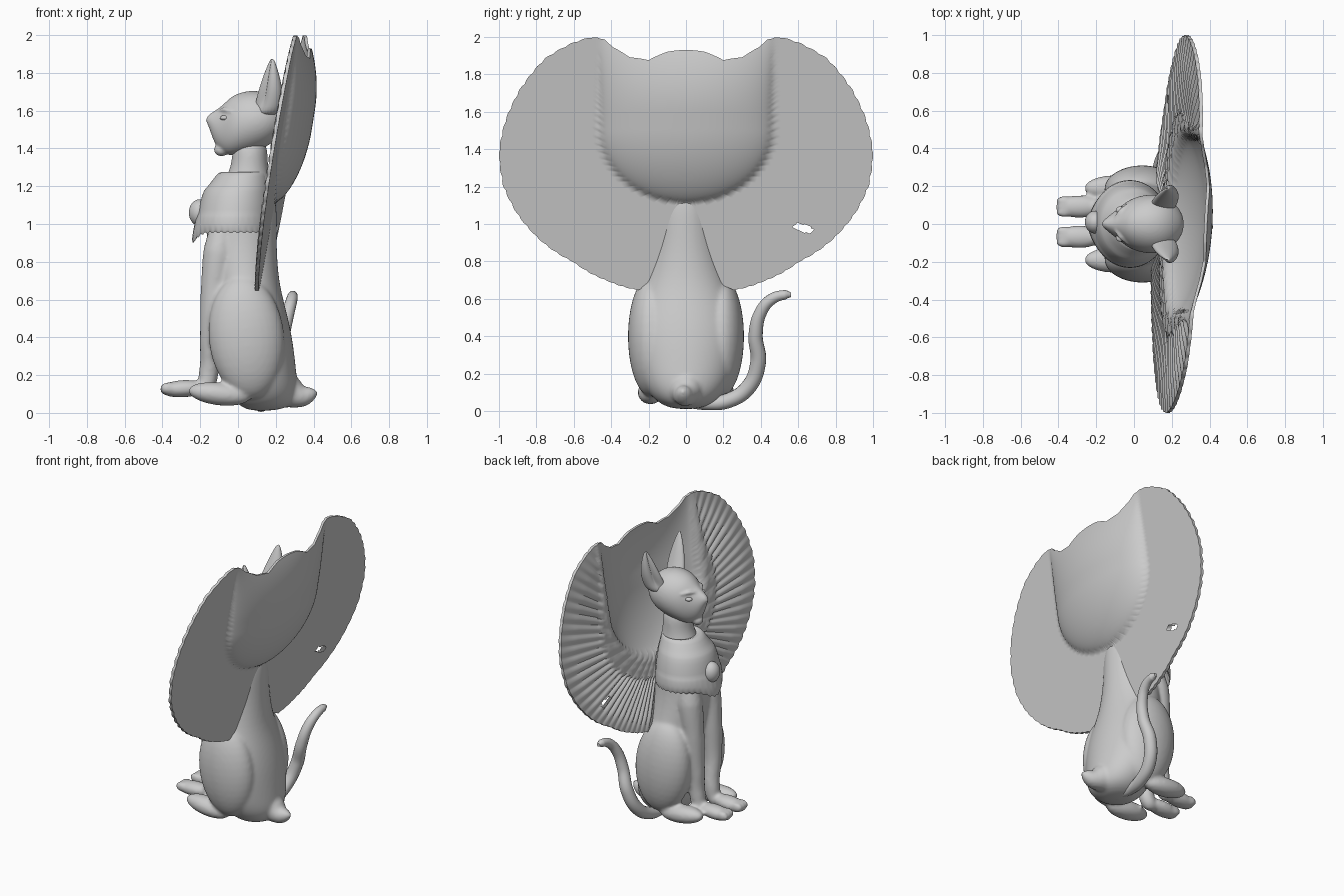
import bpy, bmesh, math
from math import sin, cos, pi, atan2, hypot

if "Cube" in bpy.data.objects:
    bpy.data.objects.remove(bpy.data.objects["Cube"])


def select(obs):
    bpy.ops.object.select_all(action='DESELECT')
    for o in obs:
        o.select_set(True)
    bpy.context.view_layer.objects.active = obs[0]


def smooth(ob, angle=50):
    select([ob])
    bpy.ops.object.shade_smooth_by_angle(angle=math.radians(angle))


def finish(name, bm, subsurf=0, angle=50):
    bmesh.ops.recalc_face_normals(bm, faces=bm.faces)
    me = bpy.data.meshes.new(name)
    bm.to_mesh(me)
    bm.free()
    ob = bpy.data.objects.new(name, me)
    bpy.context.collection.objects.link(ob)
    if subsurf:
        mod = ob.modifiers.new("smooth", 'SUBSURF')
        mod.levels = mod.render_levels = subsurf
        select([ob])
        bpy.ops.object.convert(target='MESH')
    smooth(ob, angle)
    return ob


def loft(name, rings, subsurf=2, caps=True):
    bm = bmesh.new()
    rows = [[bm.verts.new(p) for p in ring] for ring in rings]
    n = len(rows[0])
    for a, b in zip(rows, rows[1:]):
        for i in range(n):
            bm.faces.new((a[i], a[(i + 1) % n], b[(i + 1) % n], b[i]))
    if caps:
        bm.faces.new(rows[0])
        bm.faces.new(rows[-1])
    return finish(name, bm, subsurf, 80)


def ellipsoid(name, c, r, tilt=0):
    bpy.ops.mesh.primitive_uv_sphere_add(segments=32, ring_count=20, location=c, rotation=(0, tilt, 0))
    ob = bpy.context.object
    ob.name = name
    ob.scale = r
    smooth(ob)
    return ob


def tube(name, pts):
    cu = bpy.data.curves.new(name, 'CURVE')
    cu.dimensions = '3D'
    cu.bevel_depth = 1
    cu.bevel_resolution = 6
    cu.use_fill_caps = True
    sp = cu.splines.new('BEZIER')
    sp.bezier_points.add(len(pts) - 1)
    for bp, (x, y, z, r) in zip(sp.bezier_points, pts):
        bp.co = (x, y, z)
        bp.radius = r
        bp.handle_left_type = bp.handle_right_type = 'AUTO'
    ob = bpy.data.objects.new(name, cu)
    bpy.context.collection.objects.link(ob)
    select([ob])
    bpy.ops.object.convert(target='MESH')
    smooth(bpy.context.object)
    return bpy.context.object


def fuse(name, obs, voxel, repeat):
    # melt overlapping parts into one sculpted skin
    select(obs)
    bpy.ops.object.join()
    ob = bpy.context.object
    ob.name = name
    bpy.ops.object.transform_apply(location=True, rotation=True, scale=True)
    r = ob.modifiers.new("skin", 'REMESH')
    r.mode = 'VOXEL'
    r.voxel_size = voxel
    s = ob.modifiers.new("soften", 'SMOOTH')
    s.factor, s.iterations = .5, repeat
    bpy.ops.object.convert(target='MESH')
    smooth(bpy.context.object, 80)


TAU = [2 * pi * i / 24 for i in range(24)]

# Torso and neck: (z, front x, back x, half width)
body = [(.01, .06, .2, .06), (.04, 0, .29, .15), (.12, -.07, .32, .22), (.22, -.08, .31, .26),
        (.4, -.09, .29, .29), (.55, -.11, .255, .27), (.7, -.15, .215, .22), (.9, -.17, .205, .18),
        (1.05, -.165, .208, .175), (1.14, -.12, .2, .15), (1.25, -.06, .17, .11),
        (1.33, -.03, .155, .1), (1.46, -.03, .16, .1)]
parts = [loft("torso", [[((f + b) / 2 + (b - f) / 2 * cos(t), w * sin(t), z) for t in TAU] for z, f, b, w in body])]

# Head, lofted from nose to nape: (x, low z, high z, half width)
head = [(-.166, 1.535, 1.568, .012), (-.153, 1.51, 1.58, .026), (-.135, 1.455, 1.592, .042),
        (-.115, 1.41, 1.605, .058), (-.08, 1.375, 1.63, .085), (-.045, 1.36, 1.668, .115),
        (0, 1.365, 1.695, .142), (.08, 1.38, 1.712, .16), (.16, 1.41, 1.695, .15),
        (.22, 1.46, 1.65, .11), (.265, 1.52, 1.59, .04)]
skull = [loft("head", [[(x, w * cos(t), (a + b) / 2 + (b - a) / 2 * sin(t)) for t in TAU] for x, a, b, w in head]),
         ellipsoid("chin", (-.088, 0, 1.393), (.04, .038, .034)),
         ellipsoid("nose", (-.15, 0, 1.55), (.02, .022, .018))]

for side, s in (("left", -1), ("right", 1)):
    # Ears with a hollow facing forward and outward
    ear = [(1.57, .15, .1, .075, .06), (1.64, .155, .135, .082, .055), (1.71, .165, .16, .072, .05),
           (1.79, .172, .178, .047, .036), (1.85, .178, .188, .022, .018), (1.875, .18, .19, .008, .007)]
    rings = []
    for z, cx, cy, rx, ry in ear:
        ring = []
        for t in TAU:
            k = 1 - .75 * max(0, cos(t - pi + .7)) ** 2 if z > 1.6 else 1
            ring.append((cx + rx * k * cos(t), s * (cy + ry * k * sin(t)), z))
        rings.append(ring)
    loft(side + "_ear", rings)
    # Face details
    ellipsoid(side + "_eye", (-.07, s * .072, 1.562), (.026, .022, .014))
    skull.append(tube(side + "_brow", [(-.1, s * .03, 1.598, .008), (-.072, s * .065, 1.605, .013),
                                       (-.03, s * .105, 1.592, .008)]))
    # Legs and paws
    parts.append(ellipsoid(side + "_haunch", (.045, s * .185, .4), (.2, .125, .325), -.1))
    parts.append(ellipsoid(side + "_hind_paw", (-.1, s * .19, .1), (.165, .068, .06), .12))
    y = s * .08 + .012
    parts.append(tube(side + "_front_leg", [
        (-.08, s * .09, .98, .07), (-.1, s * .1, .85, .085), (-.125, s * .1, .65, .073),
        (-.144, s * .095, .4, .058), (-.154, y, .22, .053), (-.185, y, .13, .048), (-.23, y, .12, .033)]))
    parts.append(ellipsoid(side + "_front_paw", (-.29, y, .128), (.125, .06, .046), -.06))
    for k in (-1, 0, 1):
        parts.append(ellipsoid(side + "_toe", (-.368, y + k * .032, .13), (.044, .024, .033)))

# Rump point and curled tail
parts.append(tube("rump_point", [(.15, 0, .14, .12), (.26, 0, .115, .095), (.34, -.01, .09, .06),
                                 (.39, -.015, .1, .038), (.42, -.018, .108, .012)]))
fuse("body", parts, .011, 8)
fuse("head", skull, .008, 4)
tube("tail", [(.13, 0, .05, .03), (.12, .1, .042, .035), (.13, .22, .055, .04), (.15, .33, .125, .042),
              (.19, .385, .26, .042), (.235, .372, .41, .038), (.265, .4, .53, .034),
              (.285, .46, .6, .03), (.29, .53, .622, .025), (.29, .562, .622, .012)])

# Broad banded collar with scalloped hem and front dip
collar = [(1.25, -.03, .15, .1), (1.285, -.09, .155, .125), (1.26, -.115, .16, .14), (1.19, -.165, .17, .18),
          (1.185, -.18, .17, .19), (1.1, -.205, .18, .215), (1.05, -.212, .18, .22), (1.045, -.222, .18, .23),
          (.96, -.232, .185, .235), (.96, -.21, .18, .22), (1.08, -.19, .17, .2)]
rings = []
for i, (z, f, b, w) in enumerate(collar):
    ring = []
    for j in range(144):
        t = 2 * pi * j / 144
        d = max(0, -cos(t)) ** 10
        hem = i in (8, 9)
        zz = z - hem * (.06 * d + .015 * abs(sin(18 * t)))
        ring.append(((f + b) / 2 + (b - f) / 2 * cos(t) - hem * .02 * d, w * sin(t), zz))
    rings.append(ring)
loft("collar", rings, 1, False)
ellipsoid("collar_medallion", (-.205, .01, 1.06), (.055, .06, .07))

# Wing fan: polar sheet, feathered in front and smooth behind
CZ = 1.25
outline = [(0, 1.93), (.1, 1.92), (.2, 1.875), (.3, 1.89), (.4, 1.95), (.43, 1.985), (.5, 1.995), (.6, 1.965),
           (.75, 1.88), (.88, 1.72), (.96, 1.55), (.994, 1.38), (.97, 1.2), (.9, 1.06), (.78, .92),
           (.6, .8), (.42, .7), (.25, .65), (.12, .72), (0, .75)]
polar = [(atan2(y, z - CZ), hypot(y, z - CZ)) for y, z in outline]


def rim(a):
    a = abs(a)
    for (a0, r0), (a1, r1) in zip(polar, polar[1:]):
        if a <= a1 + 1e-6:
            r = r0 + (r1 - r0) * (a - a0) / (a1 - a0)
            break
    return r * (1 + (.007 * abs(sin(42 * a)) if .56 < a < 2.75 else 0))


def sheet_x(y, z, a, s, front):
    x = .115 + .16 * (z - .65) + .05 * y
    t = hypot(y / .465, min(0, (z - 1.5) / .385))
    if t < 1:
        x += .13 * (1 - t * t) ** .65 * (1 - .45 * max(0, (z - 1.6) / .3) ** 2)
    if not front:
        return x + .008
    x -= .008
    edge = min(1, (1 - s) * 5 + .3)
    band = 1.4 - .3 * min(1, max(0, (z - 1.2) / .6))
    # raised panel lip, scale band, then feather ridges
    if t < 1:
        return x
    if t < band:
        return x - min(1, (t - 1) * 14) * edge * (.014 + .006 * abs(sin(18 * a) * sin(24 * t)))
    if .54 < abs(a) < 2.75:
        x -= .015 * abs(sin(42 * a)) * edge
    return x


N, M = 600, 44
bm = bmesh.new()
grids = []
for front in (True, False):
    grid = []
    for j in range(1, M + 1):
        row = []
        for i in range(N):
            a = -pi + 2 * pi * i / N
            s = j / M
            r = rim(a) * s
            y, z = r * sin(a), CZ + r * cos(a)
            row.append(bm.verts.new((sheet_x(y, z, a, s, front), y, z)))
        grid.append(row)
    bm.faces.new(grid[0])
    grids.append(grid)
    for p, q in zip(grid, grid[1:]):
        for i in range(N):
            k = (i + 1) % N
            v = p[i].co
            # small leaf-shaped gap in one wing
            if hypot((v.y - .62) / .055, (v.z - .985 + .25 * (v.y - .62)) / .02) < 1:
                continue
            bm.faces.new((p[i], p[k], q[k], q[i]))
f, b = grids[0][-1], grids[1][-1]
for i in range(N):
    k = (i + 1) % N
    bm.faces.new((f[i], f[k], b[k], b[i]))
finish("wing_fan", bm, 0, 60)
